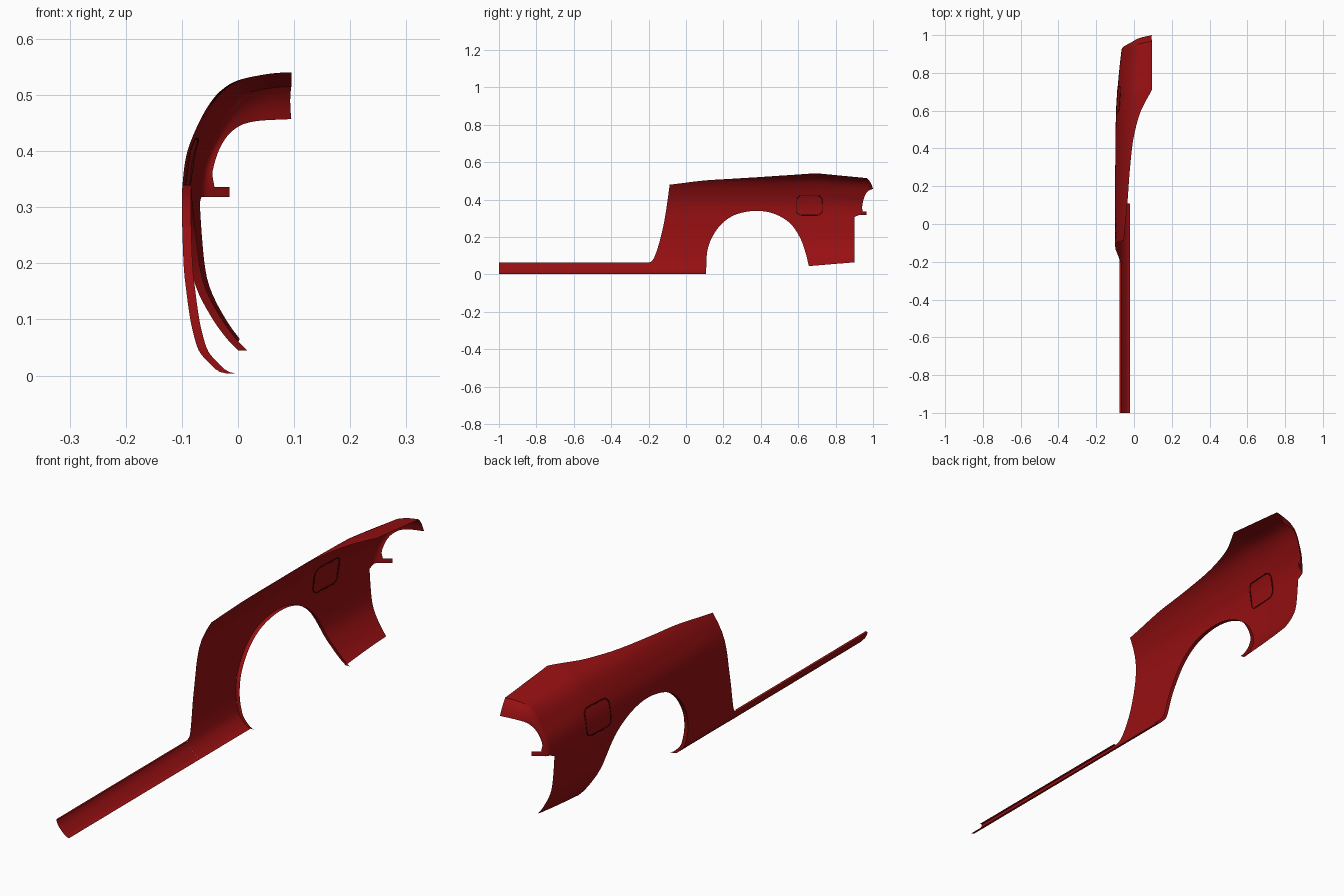
import bpy, math
from mathutils import Vector

if "Cube" in bpy.data.objects:
    bpy.data.objects.remove(bpy.data.objects["Cube"])


def spline(pts, t):
    """Catmull-Rom through pts, t runs 0..len-1."""
    i = max(0, min(int(t), len(pts) - 2))
    f = t - i
    p1, p2 = Vector(pts[i]), Vector(pts[i + 1])
    p0 = Vector(pts[i - 1]) if i > 0 else 2 * p1 - p2
    p3 = Vector(pts[i + 2]) if i + 2 < len(pts) else 2 * p2 - p1
    return 0.5 * (2 * p1 + (p2 - p0) * f + (2 * p0 - 5 * p1 + 4 * p2 - p3) * f * f
                  + (3 * p1 - p0 - 3 * p2 + p3) * f ** 3)


def sample(pts, n, a=0.0, b=None):
    b = len(pts) - 1 if b is None else b
    return [spline(pts, a + (b - a) * k / n) for k in range(n + 1)]


def smooth(a, b, v):
    v = max(0, min(1, (v - a) / (b - a)))
    return v * v * (3 - 2 * v)


# Body cross-section: (girth s, x at front, x behind the wheel, z)
SECTION = [(0, -.022, .03, .004), (.012, -.037, .018, .009), (.03, -.059, .003, .03),
           (.045, -.070, -.008, .045), (.065, -.077, -.027, .065), (.1, -.085, -.052, .1),
           (.15, -.092, -.078, .15), (.2, -.097, -.09, .2), (.3, -.1, -.098, .3),
           (.35, -.098, -.098, .35), (.4, -.09, -.09, .4), (.45, -.07, -.07, .45),
           (.485, -.05, -.05, .485), (.51, -.03, -.03, .508), (.545, 0, 0, .526),
           (.597, .05, .05, .537), (.642, .095, .095, .541)]
FINE = sample([(a, b, c) for a, b, c, d in SECTION], 320)
FINE_Z = sample([(a, d, 0) for a, b, c, d in SECTION], 320)


def surf(y, s):
    """Point on the body skin at length y and girth s."""
    k = 0
    while k < 319 and FINE[k + 1][0] < s:
        k += 1
    a, b = FINE[k], FINE[k + 1]
    f = max(0, min(1, (s - a[0]) / (b[0] - a[0])))
    p = a.lerp(b, f)
    z = FINE_Z[k].lerp(FINE_Z[k + 1], f)[1]
    r = smooth(.15, .6, y)
    x = p[1] * (1 - r) + p[2] * r
    taper = .034 * max(0, (y - .4) / .53) ** 2
    x += taper * (1 - smooth(.42, .642, s))
    z -= .026 * max(0, (y - .7) / .27) * smooth(.3, .5, s)
    return Vector((x, y, z))


red = bpy.data.materials.new("deep red paint")
red.diffuse_color = (.31, .005, .006, 1)
red.use_nodes = True
red.node_tree.nodes["Principled BSDF"].inputs["Base Color"].default_value = red.diffuse_color
dark = bpy.data.materials.new("dark seam")
dark.diffuse_color = (.05, .002, .002, 1)
dark.use_nodes = True
dark.node_tree.nodes["Principled BSDF"].inputs["Base Color"].default_value = dark.diffuse_color


def grid(name, rows, mat=red, outward=True):
    """Skin a list of equal-length point rows."""
    n = len(rows[0])
    verts = [p for r in rows for p in r]
    faces = [(i * n + j, i * n + j + 1, (i + 1) * n + j + 1, (i + 1) * n + j)
             for i in range(len(rows) - 1) for j in range(n - 1)]
    me = bpy.data.meshes.new(name)
    me.from_pydata(verts, [], faces)
    me.update()
    if outward and sum(p.normal.x * p.area for p in me.polygons) > 0:
        me.flip_normals()
    me.materials.append(mat)
    ob = bpy.data.objects.new(name, me)
    bpy.context.collection.objects.link(ob)
    bpy.ops.object.select_all(action='DESELECT')
    ob.select_set(True)
    bpy.context.view_layer.objects.active = ob
    bpy.ops.object.shade_smooth_by_angle(angle=math.radians(35))
    return ob


# Wheel opening outline in (y, s)
ARCH = [(.108, 0), (.109, .06), (.115, .13), (.14, .2), (.19, .27), (.265, .32),
        (.37, .34), (.47, .325), (.555, .275), (.608, .2), (.638, .12), (.657, .045)]
REAR = [(.968, .642), (.955, .57), (.943, .5), (.932, .42), (.926, .35), (.924, .318)]
# Outer outline sections, with the span of the arch each one faces
OUTER = [
    ([(-.2, 0), (-.2, .063)], 6, 0, .9),
    ([(-.2, .063), (-.178, .077), (-.155, .13), (-.13, .22), (-.11, .32), (-.087, .48)], 24, .9, 3.8),
    ([(-.087, .48), (.1, .503), (.25, .516), (.4, .533), (.5, .552), (.6, .583), (.71, .642)], 40, 3.8, 7.9),
    ([(.71, .642), (.968, .642)], 10, 7.9, 8.3),
    (REAR, 20, 8.3, 9.2),
    ([(.924, .318), (.9, .314)], 2, 9.2, 9.25),
    ([(.9, .314), (.9, .065)], 16, 9.25, 11),
]
inner, outer = [], []
for pts, n, a, b in OUTER:
    skip = 1 if outer else 0
    outer += sample(pts, n)[skip:]
    inner += sample(ARCH, n, a, b)[skip:]

# Quarter panel skin around the wheel opening
rows = []
for pi, po in zip(inner, outer):
    rows.append([surf(*pi.lerp(po, k / 24)) for k in range(25)])
grid("quarter_panel", rows)

# Inward lip along the wheel opening
rim = [surf(*p) for p in sample(ARCH, 90)]
grid("wheel_arch_lip", [[p, p + Vector((.016, 0, 0))] for p in rim], outward=False)

# Long sill running forward, with a narrow turned-in top edge
rows = []
for k in range(9):
    y = -1 + .8 * k / 8
    r = [surf(y, .063 * j / 12) for j in range(13)]
    r.append(r[-1] + Vector((.009, 0, .001)))
    rows.append(r)
grid("sill", rows)

# Rear lip wrapping round to the tail lamp opening
OPENING = [(.095, 1.0, .457), (.03, .985, .453), (-.005, .967, .44), (-.03, .952, .41),
           (-.045, .942, .365), (-.042, .944, .336)]
rows = []
for e, o in zip(sample(REAR, 20), sample(OPENING, 20)):
    a = surf(*e)
    bulge = Vector((-.002, .004, .003))
    rows.append([a.lerp(o, t) + bulge * (4 * t * (1 - t)) for t in (0, .25, .5, .75, 1)])
grid("rear_lip", rows)

# Small tab under the tail lamp opening
TAB = [(-.066, .922), (-.06, .935), (-.045, .945), (-.015, .965)]
grid("lamp_tab", [[Vector((p.x, p.y, z)) for z in (.318, .336)] for p in sample(TAB, 9)])

# Filler door seam: thin rounded ring on the skin


def rounded(half_y, half_s, r):
    out = []
    for q, (sy, ss) in enumerate([(1, 1), (-1, 1), (-1, -1), (1, -1)]):
        for k in range(7):
            a = math.pi / 2 * (q + k / 6)
            out.append((.66 + sy * (half_y - r) + r * math.cos(a),
                        .37 + ss * (half_s - r) + r * math.sin(a)))
    return out + out[:1]


rows = []
for p, q in zip(rounded(.0700, .0535, .026), rounded(.0665, .050, .0225)):
    rows.append([surf(*p), surf(*q)])
seam = grid("filler_door_seam", rows, dark)
mod = seam.modifiers.new("thickness", 'SOLIDIFY')
mod.thickness = .003
mod.offset = 0
